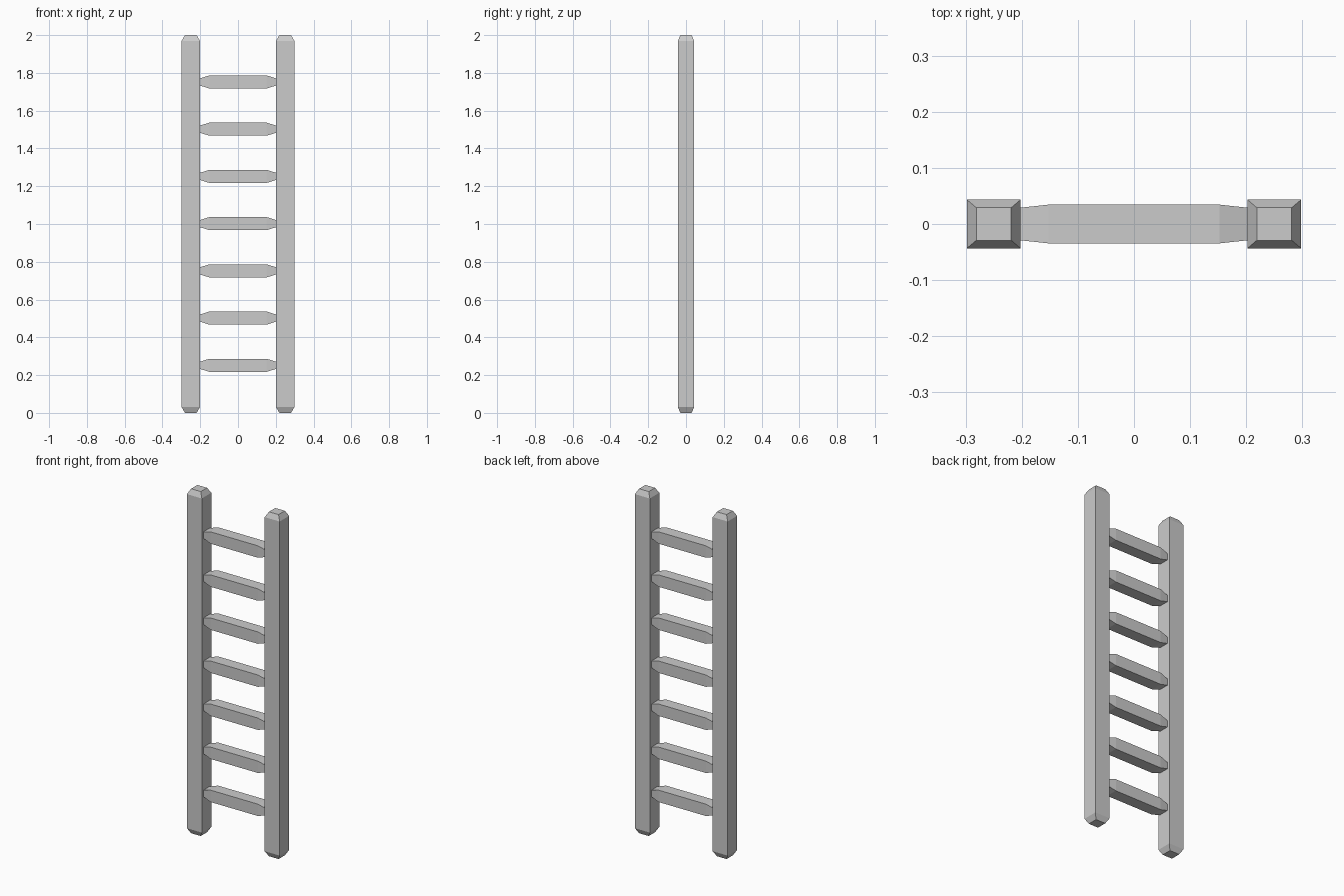
import bpy, bmesh
from mathutils import Matrix

if "Cube" in bpy.data.objects:
    bpy.data.objects.remove(bpy.data.objects["Cube"])


def loft(name, rings, axis):
    """Closed rectangular bar; rings = (position, half_a, half_b) along the axis."""
    bm = bmesh.new()
    loops = []
    for p, a, b in rings:
        loop = []
        for sa, sb in ((-1, -1), (1, -1), (1, 1), (-1, 1)):
            u, v = sa * a, sb * b
            loop.append(bm.verts.new((u, v, p) if axis == 'Z' else (p, u, v)))
        loops.append(loop)
    for low, high in zip(loops, loops[1:]):
        for i in range(4):
            j = (i + 1) % 4
            bm.faces.new((low[i], low[j], high[j], high[i]))
    bm.faces.new(loops[0][::-1])
    bm.faces.new(loops[-1])
    bmesh.ops.recalc_face_normals(bm, faces=bm.faces)
    mesh = bpy.data.meshes.new(name)
    bm.to_mesh(mesh)
    bm.free()
    obj = bpy.data.objects.new(name, mesh)
    bpy.context.collection.objects.link(obj)
    return obj


# Side rails with chamfered ends
rail_rings = [(0, 0.031, 0.029), (0.03, 0.048, 0.0435),
              (1.97, 0.048, 0.0435), (2, 0.031, 0.029)]
for side, x in (("left", -0.25), ("right", 0.25)):
    rail = loft(side + "_rail", rail_rings, 'Z')
    rail.data.transform(Matrix.Translation((x, 0, 0)))

# Rungs with tapered ends meeting the rails
rung_rings = [(-0.203, 0.029, 0.0185), (-0.152, 0.0345, 0.0345),
              (0.152, 0.0345, 0.0345), (0.203, 0.029, 0.0185)]
for i in range(7):
    rung = loft(f"rung_{i + 1}", rung_rings, 'X')
    rung.data.transform(Matrix.Translation((0, 0, 0.252 + 0.25 * i)))
